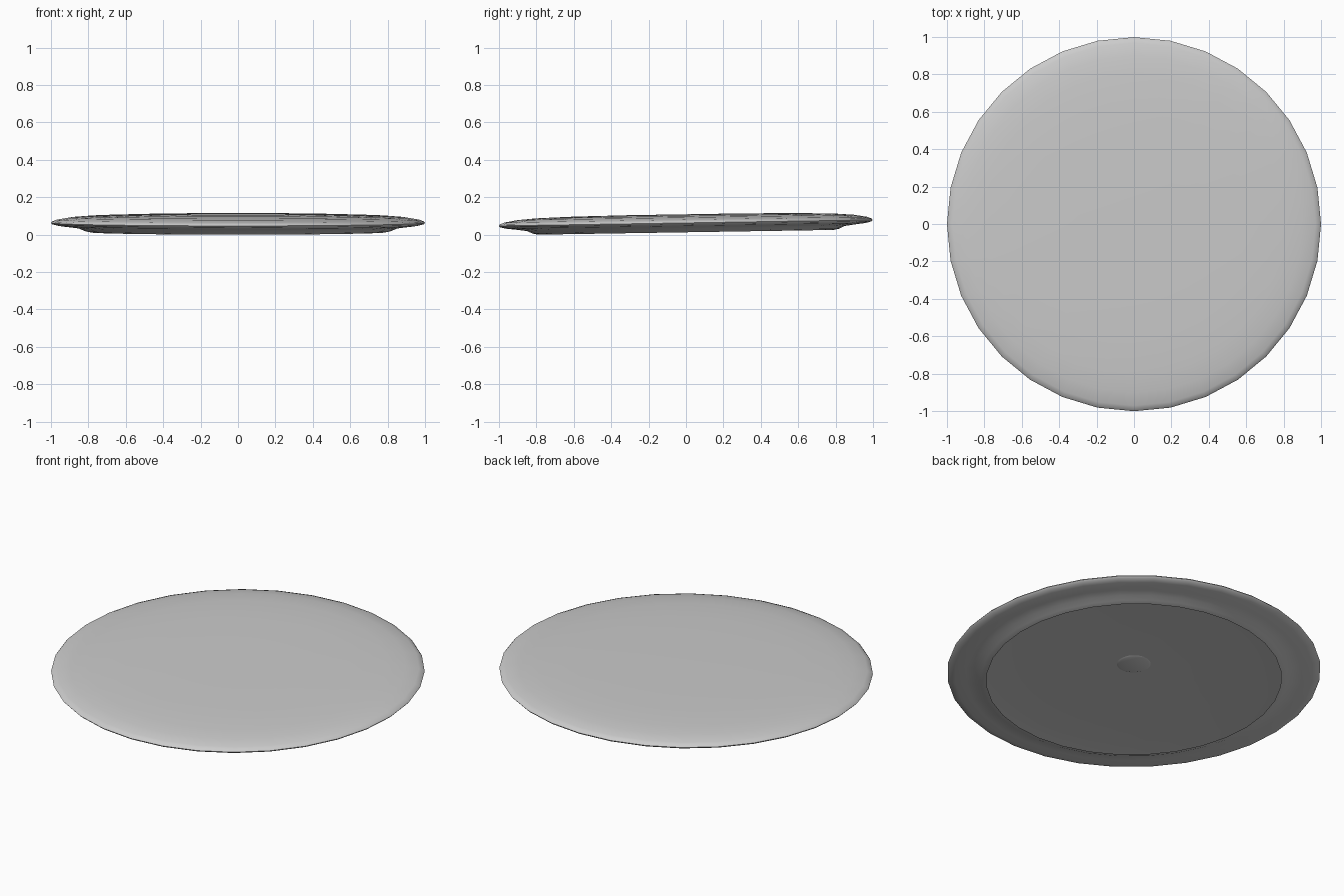
import bpy, bmesh, math
from mathutils import Matrix

if "Cube" in bpy.data.objects:
    bpy.data.objects.remove(bpy.data.objects["Cube"])

SIDES = 32
TILT = math.atan(0.016)


def lathe(name, profile):
    """Revolve (radius, height) points around z, tilted slightly about x."""
    bm = bmesh.new()
    verts = [bm.verts.new((0, r, z)) for r, z in profile]
    edges = [bm.edges.new(pair) for pair in zip(verts, verts[1:])]
    bmesh.ops.spin(bm, geom=verts + edges, cent=(0, 0, 0), axis=(0, 0, 1),
                   angle=math.tau, steps=SIDES, use_duplicate=False)
    bmesh.ops.remove_doubles(bm, verts=bm.verts, dist=1e-4)
    bmesh.ops.recalc_face_normals(bm, faces=bm.faces)
    if max(bm.faces, key=lambda f: f.calc_center_median().z).normal.z < 0:
        bmesh.ops.reverse_faces(bm, faces=bm.faces)
    bm.transform(Matrix.Rotation(TILT, 4, 'X'))
    mesh = bpy.data.meshes.new(name)
    bm.to_mesh(mesh)
    bm.free()
    obj = bpy.data.objects.new(name, mesh)
    bpy.context.collection.objects.link(obj)
    bpy.ops.object.select_all(action='DESELECT')
    obj.select_set(True)
    bpy.context.view_layer.objects.active = obj
    bpy.ops.object.shade_smooth_by_angle(angle=math.radians(50))
    return obj


# Thin hollow disc: shallow dome, rounded rim, flange and open lip below
lathe("disc_shell", [
    (0, 0.109), (0.3, 0.109), (0.6, 0.106), (0.8, 0.1), (0.9, 0.092),
    (0.97, 0.08), (0.993, 0.071), (1.0, 0.063), (0.993, 0.055),
    (0.96, 0.047), (0.9, 0.04), (0.85, 0.033), (0.82, 0.019), (0.79, 0.0127)])

# Small round boss in the middle of the hollow underside
lathe("centre_boss", [(0, 0.104), (0.08, 0.104), (0.09, 0.108)])
